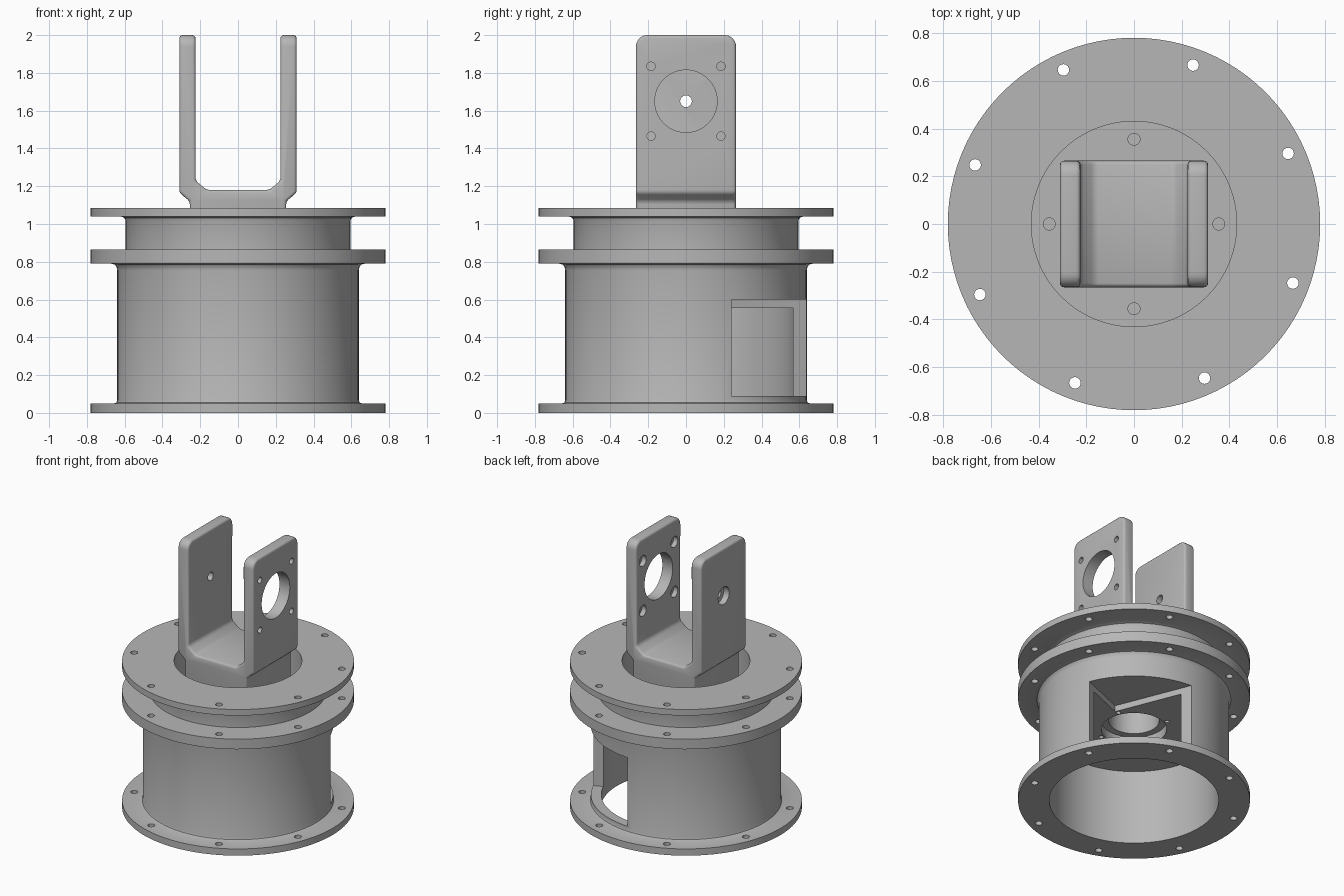
import bpy, bmesh, math
from mathutils import Matrix, Vector

cube = bpy.data.objects.get("Cube")
if cube:
    bpy.data.objects.remove(cube, do_unlink=True)

grey = bpy.data.materials.new("machined_grey")
grey.use_nodes = True
COLOUR = (0.47, 0.47, 0.47, 1)
grey.diffuse_color = COLOUR
grey.node_tree.nodes["Principled BSDF"].inputs["Base Color"].default_value = COLOUR


def make_object(name, bm):
    bmesh.ops.recalc_face_normals(bm, faces=bm.faces)
    mesh = bpy.data.meshes.new(name)
    bm.to_mesh(mesh)
    bm.free()
    mesh.materials.append(grey)
    obj = bpy.data.objects.new(name, mesh)
    bpy.context.collection.objects.link(obj)
    return obj


def activate(obj):
    bpy.ops.object.select_all(action='DESELECT')
    obj.select_set(True)
    bpy.context.view_layer.objects.active = obj


def lathe(name, profile, steps=96):
    bm = bmesh.new()
    verts = [bm.verts.new((r, 0, z)) for r, z in profile]
    edges = [bm.edges.new((a, b)) for a, b in zip(verts, verts[1:] + verts[:1])]
    bmesh.ops.spin(bm, geom=verts + edges, axis=(0, 0, 1), cent=(0, 0, 0),
                   angle=math.tau, steps=steps, use_merge=True)
    bmesh.ops.remove_doubles(bm, verts=bm.verts, dist=1e-5)
    return make_object(name, bm)


def drill(target, centres, radius, length, axis='Z', segments=24):
    """Cut a set of equal round holes."""
    bm = bmesh.new()
    turn = Matrix.Rotation(math.pi / 2, 4, 'Y') if axis == 'X' else Matrix()
    for c in centres:
        bmesh.ops.create_cone(bm, cap_ends=True, segments=segments, radius1=radius,
                              radius2=radius, depth=length,
                              matrix=Matrix.Translation(c) @ turn)
    subtract(target, make_object("hole_cutter", bm))


def subtract(target, cutter):
    cutter.hide_render = True
    mod = target.modifiers.new("cut", 'BOOLEAN')
    mod.operation, mod.solver, mod.object = 'DIFFERENCE', 'EXACT', cutter
    activate(target)
    bpy.ops.object.modifier_apply(modifier=mod.name)
    bpy.data.objects.remove(cutter, do_unlink=True)


def ring(count, radius, z, start):
    angles = [math.radians(start + 360 * i / count) for i in range(count)]
    return [Vector((radius * math.cos(a), radius * math.sin(a), z)) for a in angles]


def finish(obj):
    activate(obj)
    bpy.ops.object.shade_smooth_by_angle(angle=math.radians(32))


# Turned housing: open bore, three flanges, neck and top recess
housing = lathe("housing", [
    (.57, 0), (.78, 0), (.78, .05), (.655, .05), (.644, .055), (.64, .066),
    (.64, .755), (.643, .772), (.652, .785), (.67, .79), (.78, .79), (.78, .865),
    (.595, .865), (.595, 1.015), (.602, 1.033), (.62, 1.04), (.78, 1.04),
    (.78, 1.085), (.43, 1.085), (.43, .8), (.17, .8), (.17, .62), (.22, .62),
    (.22, .555), (.57, .555)])

# Side window, cut by a turned box
bm = bmesh.new()
bmesh.ops.create_cube(bm, size=1, matrix=Matrix.Rotation(math.radians(22), 4, 'Z')
                      @ Matrix.Translation((.77, .5, .345))
                      @ Matrix.Diagonal((1, 1, .51, 1)))
subtract(housing, make_object("window_cutter", bm))

# Bolt holes: flanges, recess floor and underside of the inner plate
drill(housing, ring(8, .71, .5, 24.6), .024, 1.4)
drill(housing, ring(4, .355, .8, 0), .025, .16)
drill(housing, ring(4, .245, .555, 24.6), .016, .16)
finish(housing)

# Yoke: half profile mirrored, then extruded front to back
DEPTH = .265
half = [(.255, .79), (.255, 1.12), (.31, 1.165), (.31, 2), (.225, 2),
        (.225, 1.23), (.165, 1.18)]
outline = half + [(-x, z) for x, z in reversed(half)]
bm = bmesh.new()
face = bm.faces.new([bm.verts.new((x, -DEPTH, z)) for x, z in outline])
out = bmesh.ops.extrude_face_region(bm, geom=[face])
bmesh.ops.translate(bm, vec=(0, 2 * DEPTH, 0),
                    verts=[g for g in out["geom"] if isinstance(g, bmesh.types.BMVert)])
corners = [e for e in bm.edges
           if all(v.co.z > 1.99 for v in e.verts)
           and abs(e.verts[0].co.y - e.verts[1].co.y) < .01]
bmesh.ops.bevel(bm, geom=corners, offset=.06, segments=6, profile=.5, affect='EDGES')
yoke = make_object("yoke", bm)
soft = yoke.modifiers.new("soft_edges", 'BEVEL')
soft.width, soft.segments, soft.limit_method = .016, 3, 'ANGLE'
soft.angle_limit = math.radians(30)
activate(yoke)
bpy.ops.object.modifier_apply(modifier=soft.name)

# Left arm: large bore and four screw holes, counterbored inside
HUB = 1.65
screws = [(y, HUB + dz) for y in (-.185, .185) for dz in (-.185, .185)]
drill(yoke, [(.27, 0, HUB)], .165, .2, 'X', 64)
drill(yoke, [(.27, y, z) for y, z in screws], .022, .2, 'X')
drill(yoke, [(.225, y, z) for y, z in screws], .04, .07, 'X')

# Right arm: pivot hole, counterbored outside
drill(yoke, [(-.27, 0, HUB)], .031, .2, 'X')
drill(yoke, [(-.31, 0, HUB)], .065, .09, 'X', 32)
finish(yoke)
